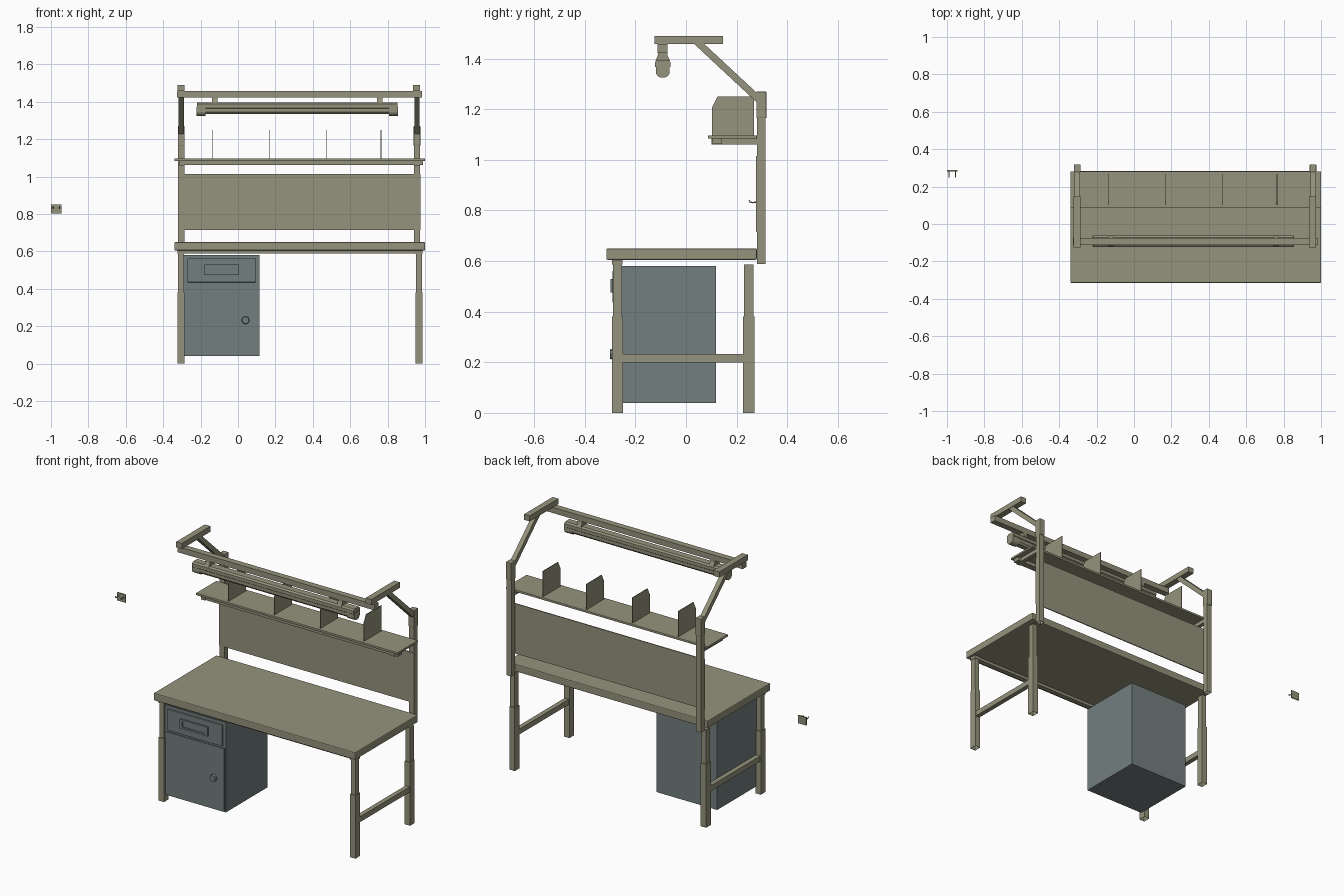
import bpy, bmesh, math
from mathutils import Vector

if "Cube" in bpy.data.objects:
    bpy.data.objects.remove(bpy.data.objects["Cube"])


def material(name, color):
    m = bpy.data.materials.new(name)
    m.diffuse_color = (*color, 1)
    m.use_nodes = True
    m.node_tree.nodes["Principled BSDF"].inputs["Base Color"].default_value = m.diffuse_color
    return m


OLIVE = material("olive_paint", (0.30, 0.29, 0.20))
SLATE = material("slate_paint", (0.17, 0.21, 0.21))


def finish(name, bm, mat, bevel=0):
    bmesh.ops.recalc_face_normals(bm, faces=bm.faces[:])
    me = bpy.data.meshes.new(name)
    bm.to_mesh(me)
    bm.free()
    me.materials.append(mat)
    ob = bpy.data.objects.new(name, me)
    bpy.context.collection.objects.link(ob)
    if bevel:
        mod = ob.modifiers.new("bevel", 'BEVEL')
        mod.width, mod.segments = bevel, 2
    return ob


def box(name, x, y, z, mat=OLIVE, bevel=0, hollow=False):
    """Box from (min, max) ranges; hollow recesses the underside like an open tube."""
    bm = bmesh.new()
    bmesh.ops.create_cube(bm, size=1)
    for v in bm.verts:
        v.co = Vector([(r[0] + r[1]) / 2 + c * (r[1] - r[0]) for r, c in zip((x, y, z), v.co)])
    if hollow:
        bm.faces.ensure_lookup_table()
        f = min(bm.faces, key=lambda f: f.calc_center_median().z)
        bmesh.ops.inset_region(bm, faces=[f], thickness=0.004)
        for v in f.verts:
            v.co.z += 0.1
    return finish(name, bm, mat, bevel)


def extrude_x(name, profile, x, mat=OLIVE):
    """Closed (y, z) profile extruded between two x values."""
    bm = bmesh.new()
    f = bm.faces.new([bm.verts.new((x[0], *p)) for p in profile])
    r = bmesh.ops.extrude_face_region(bm, geom=[f])
    verts = [g for g in r["geom"] if isinstance(g, bmesh.types.BMVert)]
    bmesh.ops.translate(bm, verts=verts, vec=(x[1] - x[0], 0, 0))
    return finish(name, bm, mat)


# Worktop and its front rail
box("worktop", (-0.34, 1.0), (-0.315, 0.28), (0.605, 0.65), bevel=0.005)
box("worktop_front_rail", (-0.30, 0.965), (-0.285, -0.255), (0.588, 0.605))

# Leg frames, uprights and overhead arms on both sides
for side, lx, ux in (("left", -0.323, -0.32), ("right", 0.95, 0.94)):
    for part, y, top in (("front", -0.271, 0.605), ("rear", 0.248, 0.587)):
        box(f"{side}_{part}_leg_sleeve", (lx, lx + 0.036), (y - 0.022, y + 0.022),
            (0, 0.38), hollow=True)
        box(f"{side}_{part}_leg", (lx + 0.003, lx + 0.033), (y - 0.018, y + 0.018), (0.2, top))
    box(f"{side}_leg_cap", (lx, lx + 0.036), (-0.293, -0.251), (0.586, 0.605))
    box(f"{side}_side_rail", (lx + 0.004, lx + 0.032), (-0.255, 0.23), (0.2, 0.232))

    box(f"{side}_upright", (ux, ux + 0.034), (0.281, 0.315), (0.588, 1.18), hollow=True)
    box(f"{side}_upright_sleeve", (ux - 0.001, ux + 0.035), (0.278, 0.318), (1.165, 1.27), bevel=0.003)
    extrude_x(f"{side}_diagonal_brace",
              [(0.03, 1.46), (0.07, 1.46), (0.282, 1.263), (0.282, 1.225)], (ux + 0.003, ux + 0.031))
    box(f"{side}_overhead_arm", (ux - 0.004, ux + 0.034), (-0.125, 0.147), (1.457, 1.49))
    box(f"{side}_shelf_bracket", (ux + 0.005, ux + 0.03), (0.10, 0.285), (1.06, 1.085))

# Back panel
box("back_panel", (-0.32, 0.975), (0.277, 0.283), (0.715, 1.015))

# Shelf with rail, lip and dividers
box("shelf", (-0.34, 1.0), (0.087, 0.28), (1.084, 1.097), bevel=0.002)
box("shelf_rail", (-0.31, 0.99), (0.104, 0.142), (1.062, 1.085))
for i, x in enumerate((-0.135, 0.17, 0.475, 0.765)):
    extrude_x(f"shelf_divider_{i}",
              [(0.102, 1.095), (0.268, 1.095), (0.268, 1.25), (0.124, 1.25), (0.102, 1.205)],
              (x - 0.002, x + 0.002))

# Overhead beam and hanging lamp
box("overhead_beam", (-0.325, 0.985), (-0.112, -0.074), (1.423, 1.457))
LY = -0.092


def mirrored(half):
    return [(LY + w, z) for w, z in half] + [(LY - w, z) for w, z in reversed(half)]


extrude_x("lamp_housing", mirrored([(0.02, 1.395), (0.03, 1.387), (0.03, 1.368), (0.025, 1.364),
                                    (0.025, 1.345), (0.015, 1.334)]), (-0.22, 0.853))
for i, x in enumerate((-0.222, 0.807)):
    extrude_x(f"lamp_end_{i}", mirrored([(0.027, 1.375), (0.027, 1.342), (0.02, 1.331),
                                         (0.009, 1.325)]), (x, x + 0.048))
for i, x in enumerate((-0.14, 0.742)):
    extrude_x(f"lamp_hanger_{i}", mirrored([(0.018, 1.425), (0.018, 1.415), (0.03, 1.39)]),
              (x, x + 0.03))

# Cabinet with drawer, door, pull and knob
box("cabinet_body", (-0.29, 0.115), (-0.28, 0.118), (0.04, 0.58), SLATE)
box("cabinet_door", (-0.278, 0.108), (-0.286, -0.278), (0.05, 0.423), SLATE)
box("cabinet_drawer", (-0.27, 0.097), (-0.29, -0.278), (0.435, 0.562), SLATE, bevel=0.003)
# Pull frame from four bars around a recessed plate
for n, x, z in (("top", (-0.178, 0.006), (0.519, 0.53)), ("bottom", (-0.178, 0.006), (0.475, 0.486)),
                ("left", (-0.178, -0.162), (0.486, 0.519)), ("right", (-0.01, 0.006), (0.486, 0.519))):
    box(f"drawer_pull_{n}", x, (-0.299, -0.288), z, SLATE)
box("drawer_pull_plate", (-0.163, -0.009), (-0.293, -0.288), (0.485, 0.52), SLATE)
bm = bmesh.new()
bmesh.ops.create_cone(bm, cap_ends=True, segments=8, radius1=0.022, radius2=0.019, depth=0.018)
knob = finish("door_knob", bm, SLATE)
knob.rotation_euler.x = math.pi / 2
knob.location = (0.04, -0.292, 0.232)

# Detached tool hook: plate and two upturned prongs
box("hook_plate", (-1.0, -0.945), (0.281, 0.288), (0.802, 0.85))
for i, x in enumerate((-0.99, -0.955)):
    cu = bpy.data.curves.new("hook_prong", 'CURVE')
    cu.dimensions, cu.bevel_depth, cu.bevel_resolution, cu.use_fill_caps = '3D', 0.003, 1, True
    sp = cu.splines.new('POLY')
    pts = [(0.283, 0.834), (0.262, 0.831), (0.254, 0.833), (0.250, 0.840)]
    sp.points.add(len(pts) - 1)
    for p, (y, z) in zip(sp.points, pts):
        p.co = (x, y, z, 1)
    cu.materials.append(OLIVE)
    bpy.context.collection.objects.link(bpy.data.objects.new(f"hook_prong_{i}", cu))
